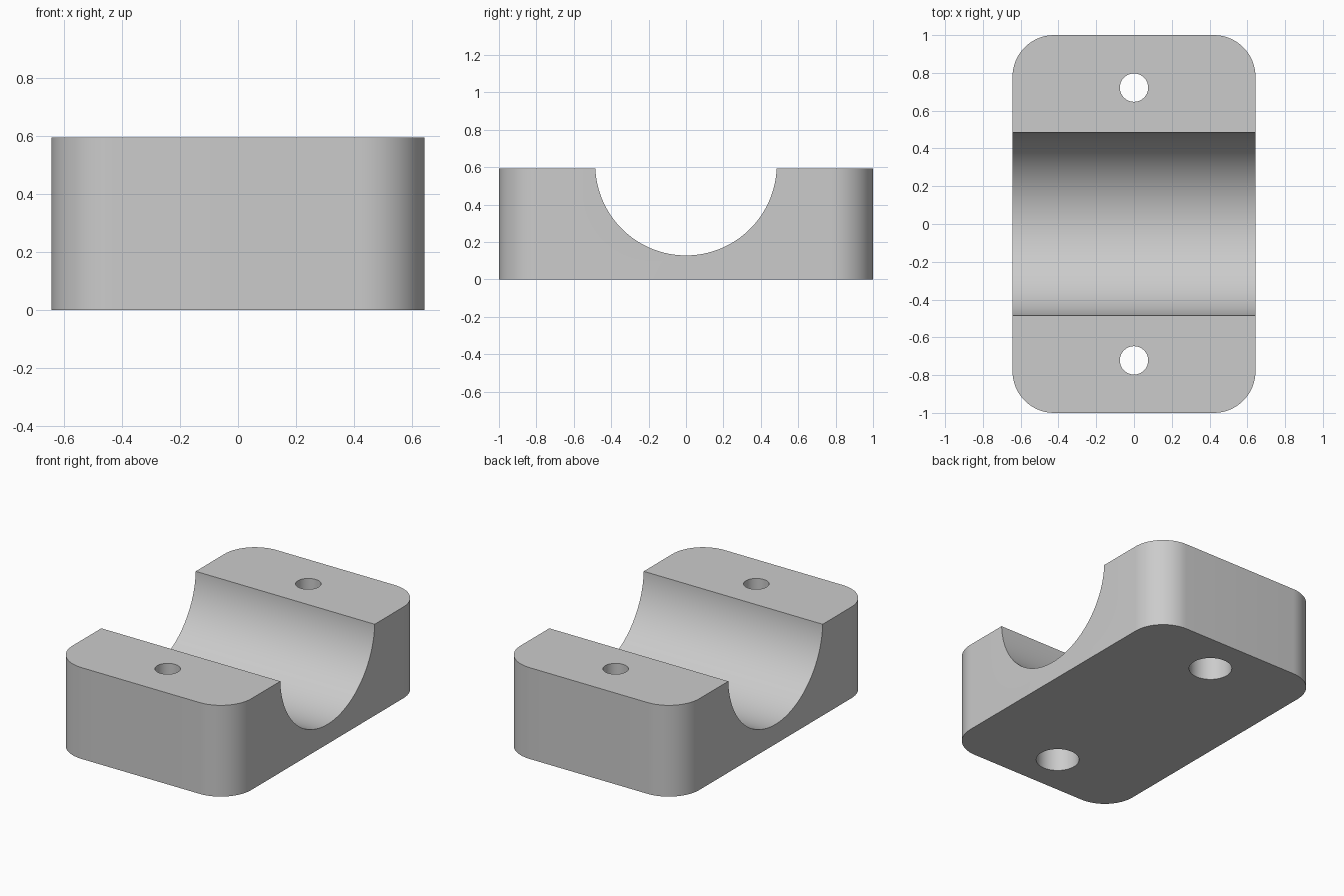
import bpy
import bmesh
import math

cube = bpy.data.objects.get("Cube")
if cube:
    bpy.data.objects.remove(cube, do_unlink=True)

HALF_X, HALF_Y, HEIGHT = 0.643, 1.0, 0.593
CORNER = 0.22
GROOVE_R, GROOVE_Z = 0.485, 0.613
HOLE_Y, HOLE_R = 0.722, 0.075
BORE_R, BORE_DEPTH = 0.13, 0.3

grey = bpy.data.materials.new("light grey")
grey.use_nodes = True
colour = (0.6, 0.6, 0.6, 1)
grey.diffuse_color = colour
grey.node_tree.nodes["Principled BSDF"].inputs["Base Color"].default_value = colour


def add_mesh(name, bm):
    mesh = bpy.data.meshes.new(name)
    bm.to_mesh(mesh)
    bm.free()
    mesh.materials.append(grey)
    obj = bpy.data.objects.new(name, mesh)
    bpy.context.collection.objects.link(obj)
    return obj


def cylinder(name, radius, depth, location, rotation=(0, 0, 0), sides=64):
    bm = bmesh.new()
    bmesh.ops.create_cone(bm, cap_ends=True, segments=sides,
                          radius1=radius, radius2=radius, depth=depth)
    obj = add_mesh(name, bm)
    obj.location = location
    obj.rotation_euler = rotation
    obj.hide_render = True
    return obj


# Block: rounded rectangle outline pulled up to full height
bm = bmesh.new()
outline = []
STEPS = 16
for quarter, (sx, sy) in enumerate([(1, 1), (-1, 1), (-1, -1), (1, -1)]):
    for i in range(STEPS + 1):
        a = (quarter + i / STEPS) * math.pi / 2
        outline.append(bm.verts.new((sx * (HALF_X - CORNER) + CORNER * math.cos(a),
                                     sy * (HALF_Y - CORNER) + CORNER * math.sin(a), 0)))
base = bm.faces.new(outline)
top = bmesh.ops.extrude_face_region(bm, geom=[base])["geom"]
bmesh.ops.translate(bm, vec=(0, 0, HEIGHT),
                    verts=[g for g in top if isinstance(g, bmesh.types.BMVert)])
bmesh.ops.recalc_face_normals(bm, faces=bm.faces)
block = add_mesh("clamp_block", bm)

# Cutters: cross groove, screw holes and the wider bores underneath
cutters = [cylinder("groove_cutter", GROOVE_R, 2, (0, 0, GROOVE_Z),
                    (0, math.pi / 2, 0), 128)]
for side, y in (("front", -HOLE_Y), ("back", HOLE_Y)):
    cutters.append(cylinder(side + "_hole_cutter", HOLE_R, 2, (0, y, 0.5)))
    cutters.append(cylinder(side + "_bore_cutter", BORE_R, 2 * BORE_DEPTH, (0, y, 0)))

bpy.ops.object.select_all(action="DESELECT")
block.select_set(True)
bpy.context.view_layer.objects.active = block
for cutter in cutters:
    mod = block.modifiers.new(cutter.name, "BOOLEAN")
    mod.operation = "DIFFERENCE"
    mod.solver = "EXACT"
    mod.object = cutter
    bpy.ops.object.modifier_apply(modifier=mod.name)
for cutter in cutters:
    bpy.data.objects.remove(cutter, do_unlink=True)

bpy.ops.object.shade_smooth_by_angle(angle=math.radians(30))
